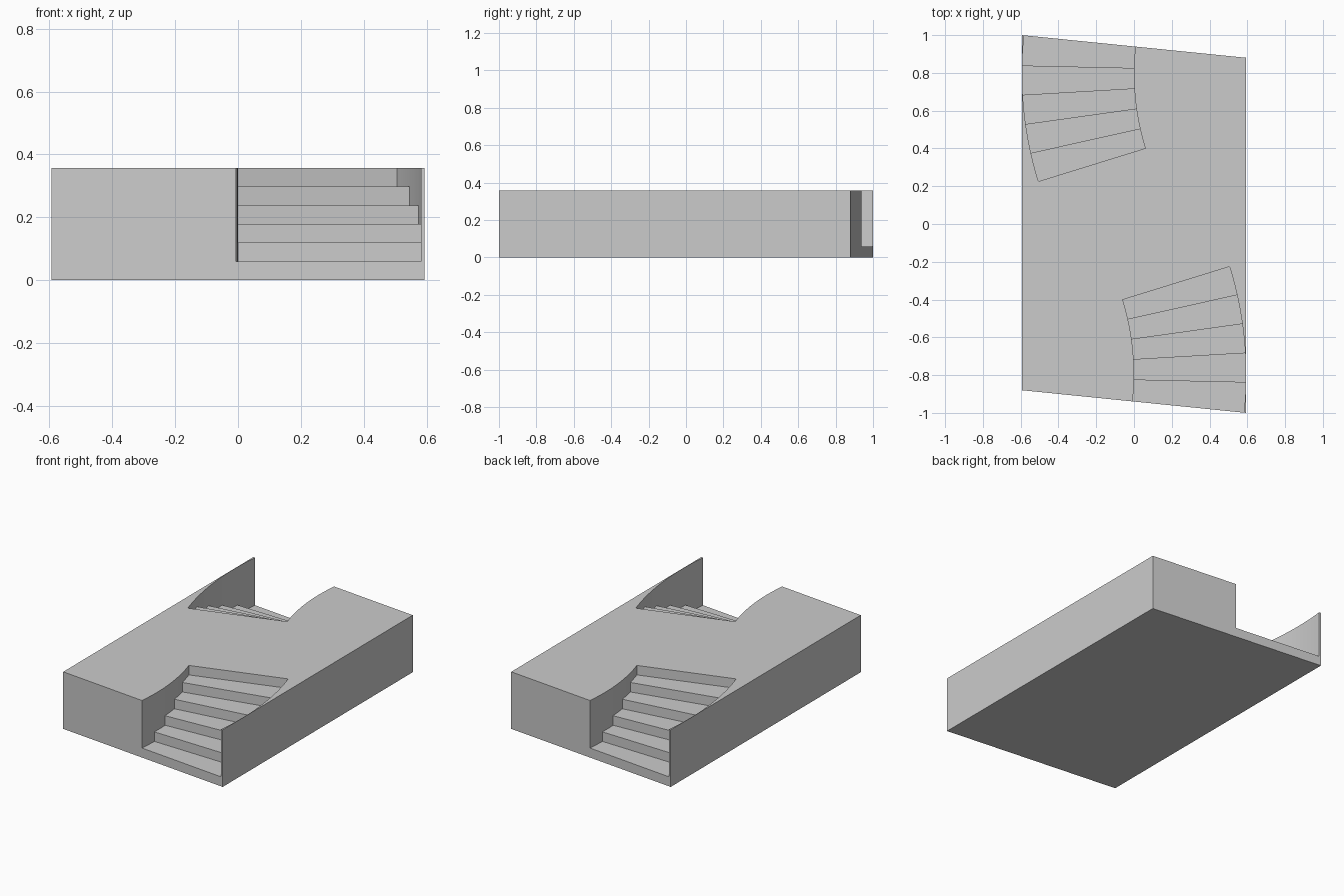
import bpy, bmesh
from math import sin, cos, radians

cube = bpy.data.objects.get("Cube")
if cube:
    bpy.data.objects.remove(cube, do_unlink=True)

HALF_X, NEAR_Y, FAR_Y = 0.594, 0.88, 1.0
STEPS, SEG = 6, 6
HEIGHT = 0.357
RISE = HEIGHT / STEPS
CX, CY = -1.336, -0.796            # centre of the curved flight
R_IN, R_OUT = 1.336, 1.928
START, TURN = -5.9, 4.62           # degrees

grey = bpy.data.materials.new("plain_grey")
grey.use_nodes = True
grey.diffuse_color = (0.6, 0.6, 0.6, 1)
grey.node_tree.nodes["Principled BSDF"].inputs["Base Color"].default_value = (0.6, 0.6, 0.6, 1)


def front_y(x):
    """The skewed front edge of the block."""
    return -(FAR_Y + NEAR_Y) / 2 - (FAR_Y - NEAR_Y) / 2 * x / HALF_X


def arc(radius):
    """Curved side of the stairs, starting on the front edge."""
    pts = []
    for i in range((STEPS - 1) * SEG + 1):
        a = radians(START + TURN * i / SEG)
        pts.append((CX + radius * cos(a), CY + radius * sin(a)))
    pts[0] = (pts[0][0], front_y(pts[0][0]))
    return pts


def turned(pts, sign):
    """Half turn about z when sign is -1."""
    return [(sign * x, sign * y) for x, y in pts]


def flat(bm, pts, z):
    bm.faces.new([bm.verts.new((x, y, z)) for x, y in pts])


def wall(bm, a, b, low, high):
    """Upright quad, facing right of the direction a to b."""
    bm.faces.new([bm.verts.new((*p, z)) for p, z in
                  ((a, low), (b, low), (b, high), (a, high))])


def finish(bm, name):
    bmesh.ops.remove_doubles(bm, verts=bm.verts, dist=1e-5)
    mesh = bpy.data.meshes.new(name)
    bm.to_mesh(mesh)
    bm.free()
    mesh.materials.append(grey)
    obj = bpy.data.objects.new(name, mesh)
    bpy.context.collection.objects.link(obj)
    bpy.ops.object.select_all(action='DESELECT')
    obj.select_set(True)
    bpy.context.view_layer.objects.active = obj
    bpy.ops.object.shade_smooth_by_angle(angle=radians(30))


inner, outer = arc(R_IN), arc(R_OUT)
left_corner, right_corner = (-HALF_X, -NEAR_Y), (HALF_X, -FAR_Y)

# Platform with two curved stair wells
bm = bmesh.new()
half = [left_corner] + inner + outer[::-1] + [right_corner]
flat(bm, half + turned(half, -1), HEIGHT)
base = [left_corner, right_corner]
flat(bm, (base + turned(base, -1))[::-1], 0)
for sign in (1, -1):
    ins, outs = turned(inner, sign), turned(outer, sign)
    left, right = turned(base, sign)
    wall(bm, left, ins[0], 0, HEIGHT)
    wall(bm, outs[0], right, 0, HEIGHT)
    wall(bm, right, turned(base, -sign)[0], 0, HEIGHT)
    for i in range(len(ins) - 1):
        floor = RISE * (i // SEG + 1)
        wall(bm, ins[i], ins[i + 1], floor, HEIGHT)
        wall(bm, outs[i + 1], outs[i], floor, HEIGHT)
finish(bm, "platform")

# Flights of steps: risers and treads
for sign, name in ((1, "front_stairs"), (-1, "back_stairs")):
    bm = bmesh.new()
    ins, outs = turned(inner, sign), turned(outer, sign)
    for k in range(STEPS):
        i = k * SEG
        wall(bm, ins[i], outs[i], k * RISE, (k + 1) * RISE)
        if k < STEPS - 1:
            end = i + SEG + 1
            flat(bm, outs[i:end] + ins[i:end][::-1], (k + 1) * RISE)
    finish(bm, name)
